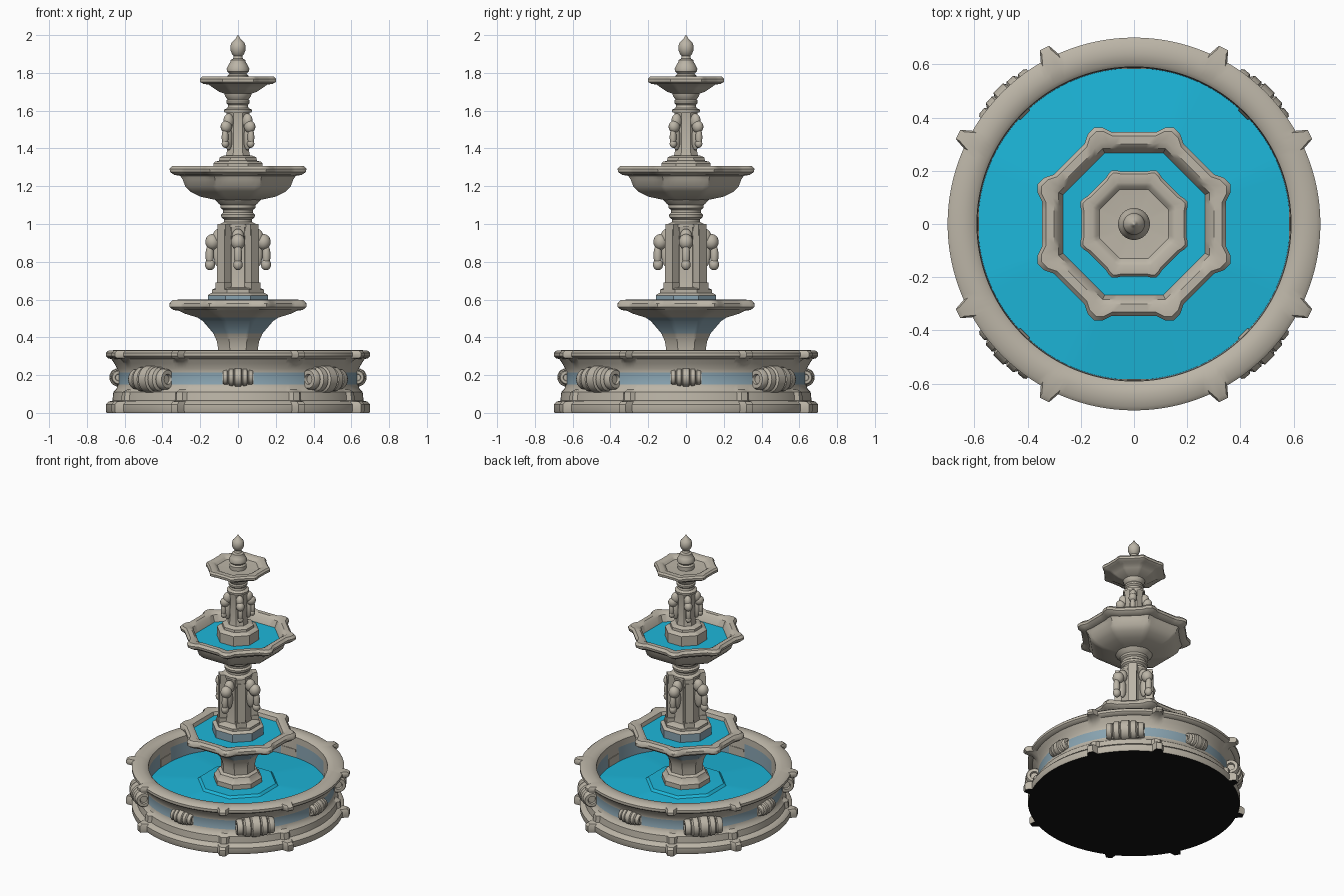
import bpy, bmesh, math
from mathutils import Matrix, Vector


def material(name, rgb):
    m = bpy.data.materials.new(name)
    m.diffuse_color = (*rgb, 1)
    return m


STONE = material("stone", (0.50, 0.46, 0.385))
WATER = material("water", (0.012, 0.47, 0.70))
TINT = material("water_stained_stone", (0.25, 0.37, 0.44))
DARK = material("dark_underside", (0.006, 0.006, 0.006))
MATS = [STONE, WATER, TINT, DARK]


# Cross-section shapes: radius factor at an angle in degrees, k = corner swelling
def circle(a, k):
    return 1


def octagon(a, k):
    d = abs((a + 22.5) % 45 - 22.5)
    swell = min(1, max(0, (d - 13.5) / 4.5))
    return (1 + k * swell) / math.cos(math.radians(d))


def lobed(a, k):
    d = abs(abs(a % 90 - 45) - 18)
    return 1 + k * min(1, max(0, 2 - d / 1.5))


def finish(name, bm, rule=None, mat=0, angle=35):
    bmesh.ops.remove_doubles(bm, verts=bm.verts, dist=1e-5)
    bm.normal_update()
    for f in bm.faces:
        f.material_index = rule(f.calc_center_median(), f.normal) if rule else mat
    me = bpy.data.meshes.new(name)
    bm.to_mesh(me)
    bm.free()
    for m in MATS:
        me.materials.append(m)
    ob = bpy.data.objects.new(name, me)
    bpy.context.collection.objects.link(ob)
    bpy.ops.object.select_all(action='DESELECT')
    ob.select_set(True)
    bpy.context.view_layer.objects.active = ob
    bpy.ops.object.shade_smooth_by_angle(angle=math.radians(angle))
    return ob


def add_lathe(bm, profile, shape=circle, n=48, matrix=Matrix()):
    rings = []
    for p in profile:
        r, z, k = (*p, 0)[:3]
        ring = []
        for j in range(n):
            a = 360 * j / n
            s = r * shape(a, k)
            t = math.radians(a)
            ring.append(bm.verts.new(matrix @ Vector((s * math.cos(t), s * math.sin(t), z))))
        rings.append(ring)
    for lo, hi in zip(rings, rings[1:]):
        for j in range(n):
            q = (j + 1) % n
            bm.faces.new((lo[j], lo[q], hi[q], hi[j]))


def lathe(name, profile, shape=circle, n=48, rule=None, mat=0):
    bm = bmesh.new()
    add_lathe(bm, profile, shape, n)
    return finish(name, bm, rule, mat)


def add_ball(bm, matrix, centre, size):
    m = matrix @ Matrix.Translation(centre) @ Matrix.Diagonal((*size, 1))
    bmesh.ops.create_uvsphere(bm, u_segments=16, v_segments=10, radius=1, matrix=m)


def around(start, count=4):
    return [Matrix.Rotation(math.radians(start + i * 360 / count), 4, 'Z') for i in range(count)]


# Main basin: plinth, recessed wall, rim and inner wall
def basin_rule(c, n):
    r, a = math.hypot(c.x, c.y), math.degrees(math.atan2(c.y, c.x)) % 90
    if c.z < 0.005 and n.z < -0.9:
        return 3
    if 0.15 < c.z < 0.215 and r > 0.6:
        return 2 if abs(a - 45) < 38 else 0
    if r < 0.6 and c.z < 0.28:
        return 2 if math.cos(math.radians(8 * a)) < 0.6 else 0
    return 0


K = 0.06
lathe("main_basin", [(0, 0), (0.695, 0, K), (0.70, 0.01, K), (0.70, 0.045, K), (0.685, 0.06, K),
                     (0.665, 0.065, 0.03), (0.66, 0.11, 0.03), (0.645, 0.125), (0.635, 0.15),
                     (0.635, 0.215), (0.64, 0.235), (0.655, 0.262), (0.67, 0.285, 0.03),
                     (0.69, 0.29, K), (0.70, 0.30, K), (0.70, 0.318, K), (0.685, 0.33, K),
                     (0.64, 0.333, 0.02), (0.605, 0.328), (0.59, 0.315), (0.588, 0.27), (0.585, 0.16)],
      lobed, 240, basin_rule)
lathe("basin_water", [(0.588, 0.17), (0.25, 0.20), (0.235, 0.215), (0, 0.22)], octagon, 80, mat=1).scale = (0.999, 0.999, 1)

# Scroll rolls round the basin wall: large on the diagonals, small on the axes
bm = bmesh.new()
for start, rad, length, dist, z in ((45, 0.068, 0.25, 0.65, 0.178), (0, 0.047, 0.16, 0.632, 0.188)):
    ends = [(0, -0.44), (0.35, -0.44), (0.4, -0.5), (0.7, -0.5), (0.8, -0.46), (0.82, -0.36),
            (0.72, -0.33), (0.95, -0.29), (0.97, -0.16), (0.86, -0.13), (1.05, -0.1)]
    prof = [(r * rad, h * length) for r, h in ends]
    prof += [(r, -h) for r, h in reversed(prof)]
    for rot in around(start):
        m = rot @ Matrix.Translation((dist, 0, z)) @ Matrix.Rotation(math.pi / 2, 4, 'X')
        add_lathe(bm, prof, circle, 20, m)
        # backing block joining the roll to the wall
        bmesh.ops.create_cube(bm, size=1, matrix=rot @ Matrix.Translation((dist - 0.02, 0, z))
                              @ Matrix.Diagonal((0.06, length * 0.7, rad * 1.7, 1)))
finish("scroll_rolls", bm)

# Pedestal and lower octagonal bowl
lathe("pedestal_foot", [(0.15, 0.17), (0.15, 0.25), (0.135, 0.265), (0.125, 0.29), (0.105, 0.30)], octagon, 80)
lathe("lower_bowl", [(0.105, 0.28), (0.105, 0.34), (0.112, 0.38), (0.13, 0.42), (0.155, 0.45),
                     (0.185, 0.485), (0.215, 0.505), (0.28, 0.525), (0.305, 0.54, 0.02),
                     (0.33, 0.545, 0.04), (0.345, 0.56, 0.05), (0.345, 0.58, 0.05), (0.33, 0.597, 0.05),
                     (0.30, 0.60, 0.02), (0.282, 0.59), (0.27, 0.55)], octagon, 80,
      rule=lambda c, n: 2 if 0.43 < c.z < 0.5 else 0)
lathe("lower_bowl_water", [(0.275, 0.565), (0, 0.565)], octagon, 80, mat=1)

# Lower column: plinth, octagonal core, corner pilasters, neck rings
lathe("lower_plinth", [(0.16, 0.56), (0.16, 0.622), (0.15, 0.63), (0.138, 0.635), (0.138, 0.652),
                       (0.115, 0.662), (0, 0.665)], octagon, 80,
      rule=lambda c, n: 2 if c.z < 0.622 else 0)
lathe("lower_column", [(0.088, 0.65), (0.08, 0.70), (0.08, 0.96), (0.09, 1.0), (0, 1.0)], octagon, 80)
bm = bmesh.new()
for rot in around(45):
    for r, w, z0, z1 in ((0.098, 0.055, 0.65, 0.97), (0.104, 0.068, 0.65, 0.69), (0.094, 0.06, 0.94, 1.0)):
        bmesh.ops.create_cube(bm, size=1, matrix=rot @ Matrix.Translation((r, 0, (z0 + z1) / 2))
                              @ Matrix.Diagonal((0.06, w, z1 - z0, 1)))
finish("lower_pilasters", bm)
lathe("lower_neck", [(0.095, 0.985), (0.095, 1.0), (0.075, 1.01), (0.075, 1.025), (0.088, 1.035),
                     (0.09, 1.05), (0.078, 1.06), (0.08, 1.075), (0.092, 1.085), (0.092, 1.10),
                     (0.105, 1.11), (0.122, 1.13), (0.12, 1.15)])

# Drooping spout scrolls on the lower column
bm = bmesh.new()
for rot in around(0):
    add_ball(bm, rot, (0.135, 0, 0.905), (0.038, 0.038, 0.042))
    add_ball(bm, rot, (0.10, 0, 0.93), (0.035, 0.034, 0.045))
    add_ball(bm, rot, (0.15, 0, 0.835), (0.022, 0.022, 0.06))
    add_ball(bm, rot, (0.148, 0, 0.785), (0.027, 0.025, 0.03))
    add_ball(bm, rot, (0.10, 0, 0.84), (0.03, 0.02, 0.07))
finish("lower_spout_scrolls", bm, angle=60)

# Middle octagonal bowl
lathe("middle_bowl", [(0.10, 1.125), (0.14, 1.132), (0.20, 1.145), (0.25, 1.17), (0.28, 1.20),
                      (0.292, 1.235), (0.30, 1.255, 0.02), (0.325, 1.26, 0.04), (0.342, 1.275, 0.05),
                      (0.345, 1.292, 0.05), (0.33, 1.308, 0.05), (0.30, 1.308, 0.02),
                      (0.283, 1.295), (0.262, 1.24)], octagon, 80)
lathe("middle_bowl_water", [(0.266, 1.25), (0, 1.25)], octagon, 80, mat=1)

# Upper column
lathe("upper_plinth", [(0.13, 1.24), (0.13, 1.32), (0.12, 1.33), (0.10, 1.335), (0.098, 1.352),
                       (0.075, 1.362), (0, 1.365)], octagon, 80)
lathe("upper_column", [(0.066, 1.35), (0.058, 1.39), (0.055, 1.55), (0.062, 1.60), (0, 1.605)], octagon, 80)
bm = bmesh.new()
for rot in around(45):
    add_ball(bm, rot, (0.088, 0, 1.515), (0.032, 0.028, 0.033))
    add_ball(bm, rot, (0.07, 0, 1.545), (0.03, 0.026, 0.04))
    add_ball(bm, rot, (0.097, 0, 1.46), (0.018, 0.018, 0.05))
    add_ball(bm, rot, (0.095, 0, 1.425), (0.02, 0.019, 0.022))
    add_ball(bm, rot, (0.07, 0, 1.45), (0.025, 0.016, 0.06))
finish("upper_spout_scrolls", bm, angle=60)
lathe("upper_neck", [(0.072, 1.59), (0.074, 1.605), (0.055, 1.615), (0.052, 1.63), (0.062, 1.64),
                     (0.062, 1.652), (0.056, 1.66), (0.068, 1.675), (0.072, 1.69), (0.09, 1.70), (0.09, 1.72)])

# Top octagonal dish
lathe("top_dish", [(0.07, 1.69), (0.10, 1.70), (0.13, 1.72), (0.155, 1.738), (0.18, 1.742, 0.02),
                   (0.196, 1.752, 0.02), (0.197, 1.768, 0.02), (0.187, 1.78, 0.02), (0.155, 1.782),
                   (0.142, 1.775), (0.13, 1.762), (0.07, 1.758), (0, 1.758)], octagon, 80)

# Finial
lathe("finial", [(0.055, 1.75), (0.055, 1.785), (0.045, 1.795), (0.058, 1.808), (0.06, 1.822),
                 (0.05, 1.842), (0.04, 1.86), (0.04, 1.868), (0.026, 1.875), (0.022, 1.89),
                 (0.032, 1.90), (0.04, 1.92), (0.041, 1.94), (0.034, 1.96), (0.018, 1.975),
                 (0.01, 1.985), (0.006, 1.995), (0, 2.0)], n=32)
